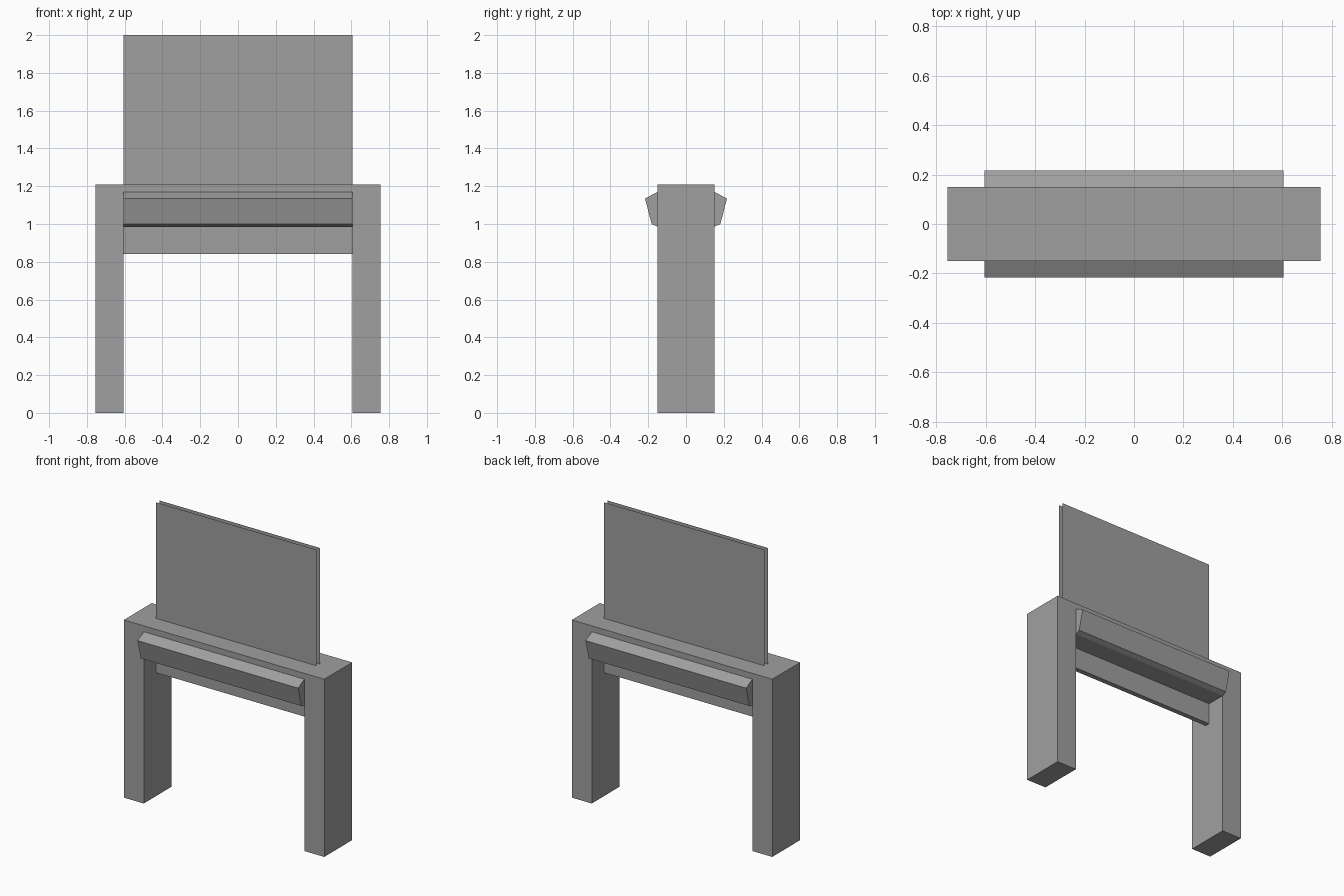
import bpy
import bmesh

SPAN = 0.605      # half width between the legs
OUTER = 0.755     # half width of the whole frame
DEPTH = 0.15      # half depth of the frame
TOP = 1.21        # height of the crossbeam top
BEAM_BASE = 0.985

cube = bpy.data.objects.get("Cube")
if cube:
    bpy.data.objects.remove(cube, do_unlink=True)

grey = bpy.data.materials.new("mid grey")
grey.use_nodes = True
grey.diffuse_color = (0.35, 0.35, 0.35, 1)
shader = next(n for n in grey.node_tree.nodes if n.type == "BSDF_PRINCIPLED")
shader.inputs["Base Color"].default_value = grey.diffuse_color


def finish(name, bm):
    mesh = bpy.data.meshes.new(name)
    bm.to_mesh(mesh)
    bm.free()
    mesh.materials.append(grey)
    obj = bpy.data.objects.new(name, mesh)
    bpy.context.collection.objects.link(obj)
    return obj


def prism(name, outline, offset):
    """Extrude a closed outline by an offset into a solid."""
    bm = bmesh.new()
    face = bm.faces.new([bm.verts.new(p) for p in outline])
    result = bmesh.ops.extrude_face_region(bm, geom=[face], use_keep_orig=True)
    moved = [v for v in result["geom"] if isinstance(v, bmesh.types.BMVert)]
    bmesh.ops.translate(bm, verts=moved, vec=offset)
    bmesh.ops.recalc_face_normals(bm, faces=bm.faces)
    return finish(name, bm)


# Legs and crossbeam as one gate-shaped frame
gate = [(-OUTER, 0), (-SPAN, 0), (-SPAN, BEAM_BASE), (SPAN, BEAM_BASE),
        (SPAN, 0), (OUTER, 0), (OUTER, TOP), (-OUTER, TOP)]
prism("frame", [(x, -DEPTH, z) for x, z in gate], (0, 2 * DEPTH, 0))

# Angled ledges on the front and back of the crossbeam
ledge = [(DEPTH, 1.17), (0.217, 1.135), (0.182, 1.0), (DEPTH, BEAM_BASE)]
for side, name in ((-1, "front_ledge"), (1, "back_ledge")):
    prism(name, [(-SPAN, side * y, z) for y, z in ledge], (2 * SPAN, 0, 0))

# Double-sheet panel, closed below and open at the top and ends
GAP = 0.017
fold = [(-GAP, 2.0), (-GAP, 0.84), (GAP, 0.84), (GAP, 2.0)]
bm = bmesh.new()
rows = [[bm.verts.new((x, y, z)) for y, z in fold] for x in (-SPAN, SPAN)]
for i in range(len(fold) - 1):
    bm.faces.new((rows[0][i], rows[0][i + 1], rows[1][i + 1], rows[1][i]))
finish("panel", bm)
